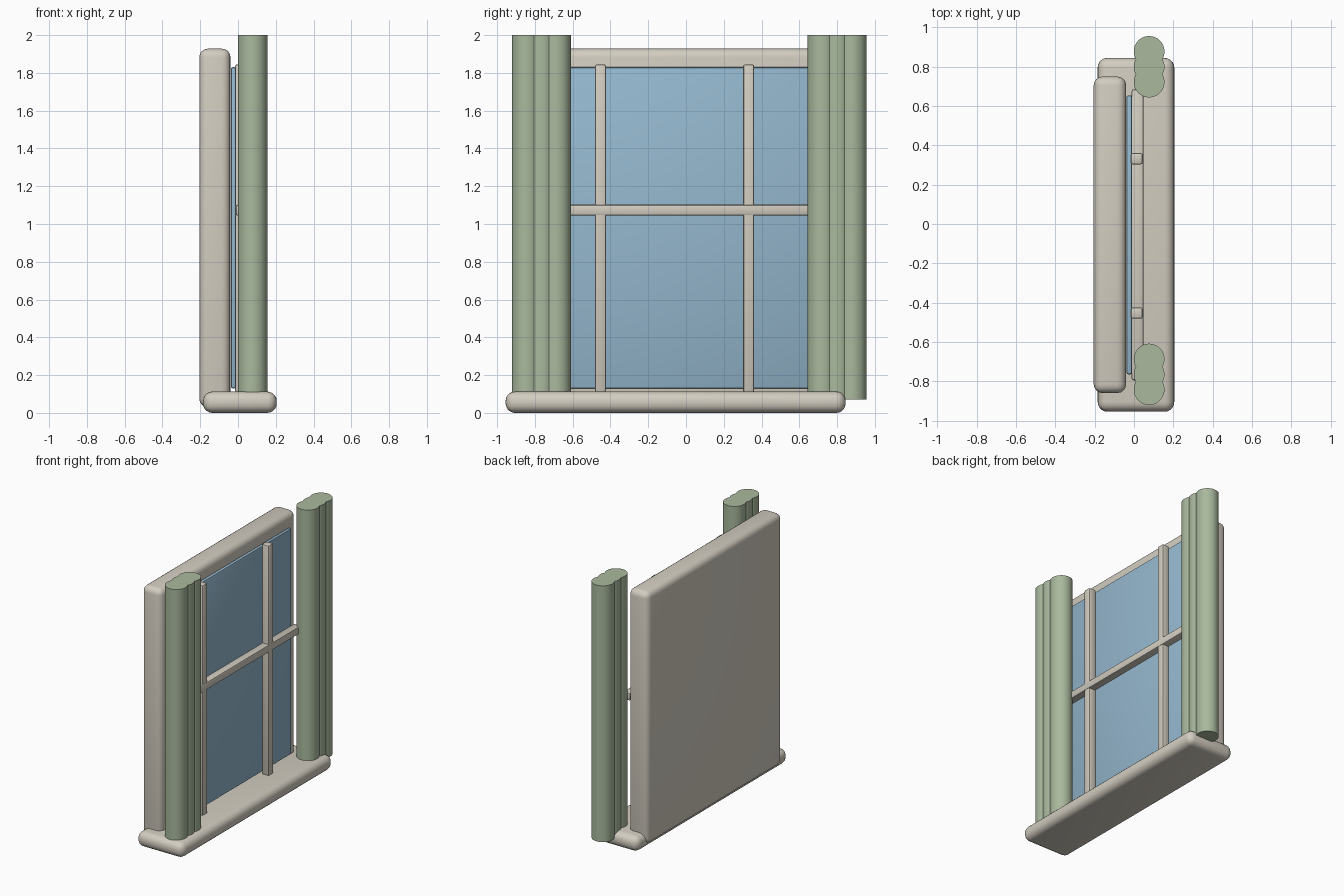
import bpy, bmesh, math

if "Cube" in bpy.data.objects:
    bpy.data.objects.remove(bpy.data.objects["Cube"])


def material(name, rgb):
    m = bpy.data.materials.new(name)
    m.diffuse_color = (*rgb, 1)
    m.use_nodes = True
    m.node_tree.nodes["Principled BSDF"].inputs["Base Color"].default_value = m.diffuse_color
    return m


CREAM = material("cream_paint", (0.65, 0.61, 0.53))
GLASS = material("blue_glass", (0.30, 0.48, 0.62))
GREEN = material("sage_fabric", (0.40, 0.485, 0.34))


def finish(name, bm, mat, angle):
    bmesh.ops.recalc_face_normals(bm, faces=bm.faces[:])
    me = bpy.data.meshes.new(name)
    bm.to_mesh(me)
    bm.free()
    me.materials.append(mat)
    ob = bpy.data.objects.new(name, me)
    bpy.context.collection.objects.link(ob)
    bpy.ops.object.select_all(action='DESELECT')
    ob.select_set(True)
    bpy.context.view_layer.objects.active = ob
    bpy.ops.object.shade_smooth_by_angle(angle=math.radians(angle))
    return ob


def rounded_box(name, x, y, z, radius, mat, segments=4):
    """Box between (min, max) pairs with rounded edges."""
    bm = bmesh.new()
    bmesh.ops.create_cube(bm, size=1)
    for v in bm.verts:
        for i, (lo, hi) in enumerate((x, y, z)):
            v.co[i] = (lo + hi) / 2 + v.co[i] * (hi - lo)
    bmesh.ops.bevel(bm, geom=bm.edges[:], offset=radius, offset_type='OFFSET',
                    segments=segments, profile=0.5, affect='EDGES')
    return finish(name, bm, mat, 40)


def curtain(name, y_mid, x_mid=0.077, r=0.078, step=0.078, z0=0.07, z1=2.0, n=14):
    """Three merged round folds, extruded from one scalloped outline."""
    a = math.asin(step / 2 / r)          # where neighbouring folds meet
    half = math.pi / 2
    arcs = [(-1, -math.pi + a, -a), (-1, -a, a), (0, -a, a), (1, -a, a)]
    arcs = [(-1, -math.pi - a, a, 3 * n), (0, -a, a, n),
            (1, -a, math.pi + a, 3 * n), (0, math.pi - a, math.pi + a, n)]
    points = []
    for k, t0, t1, count in arcs:
        for i in range(count):           # the next arc supplies the end point
            t = t0 + (t1 - t0) * i / count
            points.append((x_mid + r * math.cos(t), y_mid + k * step + r * math.sin(t)))
    bm = bmesh.new()
    face = bm.faces.new([bm.verts.new((px, py, z0)) for px, py in points])
    top = bmesh.ops.extrude_face_region(bm, geom=[face])
    for v in top["geom"]:
        if isinstance(v, bmesh.types.BMVert):
            v.co.z = z1
    return finish(name, bm, GREEN, 35)


# Backing frame, glass pane and sill
rounded_box("window_frame", (-0.205, -0.04), (-0.86, 0.75), (0.03, 1.928), 0.045, CREAM)
rounded_box("glass_pane", (-0.038, -0.01), (-0.765, 0.655), (0.13, 1.83), 0.01, GLASS, 2)
rounded_box("window_sill", (-0.185, 0.205), (-0.955, 0.845), (0.0, 0.113), 0.05, CREAM, 5)

# Glazing bars
for i, y in enumerate((-0.453, 0.332)):
    rounded_box(f"vertical_bar_{i + 1}", (-0.015, 0.044), (y - 0.029, y + 0.029),
                (0.11, 1.845), 0.01, CREAM, 2)
rounded_box("horizontal_bar", (-0.012, 0.048), (-0.795, 0.685), (1.045, 1.102),
            0.01, CREAM, 2)

# Gathered curtains
curtain("curtain_left", -0.765)
curtain("curtain_right", 0.80)
